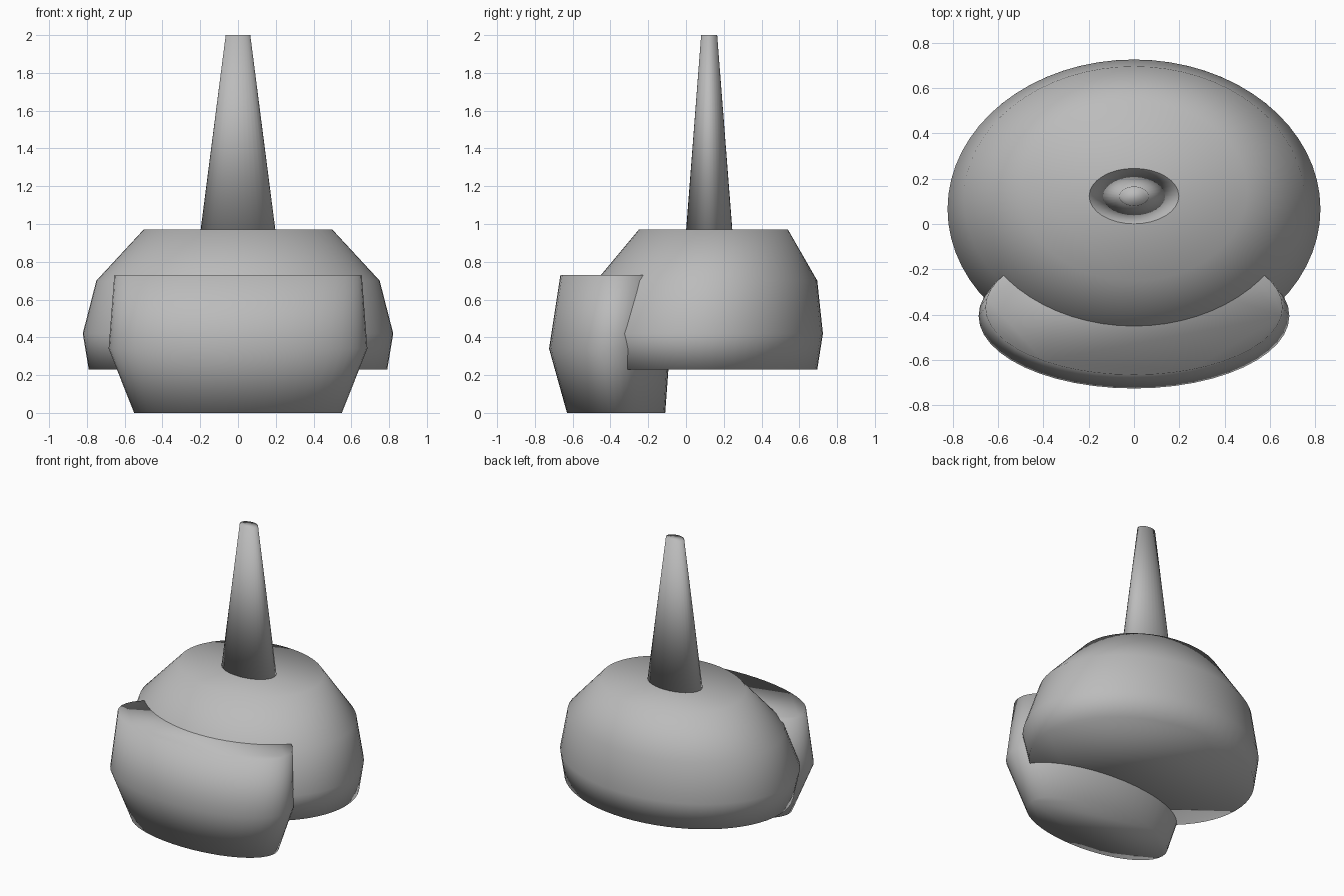
import bpy
import bmesh
import math

if "Cube" in bpy.data.objects:
    bpy.data.objects.remove(bpy.data.objects["Cube"])

grey = bpy.data.materials.new("plain grey")
grey.diffuse_color = (0.5, 0.5, 0.5, 1)
grey.use_nodes = True
grey.node_tree.nodes["Principled BSDF"].inputs["Base Color"].default_value = grey.diffuse_color


def loft(name, rings, sides):
    """Smooth closed solid through elliptical rings: (z, x radius, front y, back y)."""
    bm = bmesh.new()
    loops = []
    for z, rx, front, back in rings:
        cy, ry = (front + back) / 2, (back - front) / 2
        loops.append([bm.verts.new((rx * math.cos(2 * math.pi * i / sides),
                                    cy + ry * math.sin(2 * math.pi * i / sides), z))
                      for i in range(sides)])
    for low, high in zip(loops, loops[1:]):
        for i in range(sides):
            j = (i + 1) % sides
            bm.faces.new((low[i], low[j], high[j], high[i]))
    bm.faces.new(loops[0][::-1])
    bm.faces.new(loops[-1])
    for f in bm.faces:
        f.smooth = True
    mesh = bpy.data.meshes.new(name)
    bm.to_mesh(mesh)
    bm.free()
    mesh.materials.append(grey)
    obj = bpy.data.objects.new(name, mesh)
    bpy.context.collection.objects.link(obj)
    return obj


# Rounded helmet shell, flat above and below
loft("helmet_dome", [(0.23, 0.79, -0.54, 0.695),
                     (0.42, 0.822, -0.593, 0.725),
                     (0.70, 0.75, -0.475, 0.695),
                     (0.97, 0.50, -0.25, 0.54)], 64)

# Face guard, an oval block pushed into the front of the dome
loft("face_guard", [(0.0, 0.55, -0.63, -0.11),
                    (0.34, 0.685, -0.725, -0.085),
                    (0.73, 0.655, -0.665, -0.07)], 48)

# Tall tapered spike on top
loft("top_spike", [(0.96, 0.199, 0.0, 0.246),
                   (2.0, 0.065, 0.08, 0.165)], 32)
